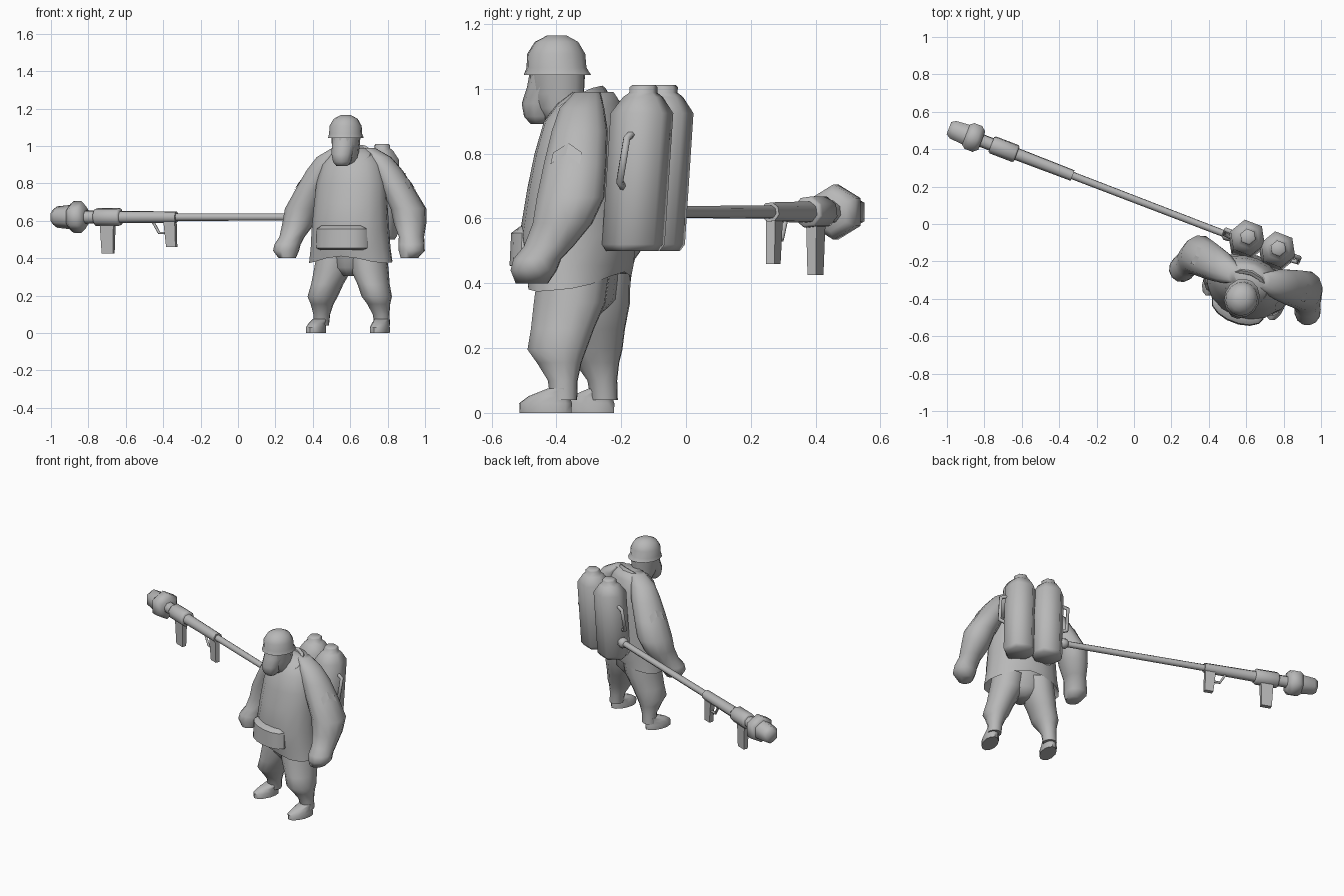
import bpy, bmesh
from math import sin, cos, pi, radians, sqrt
from mathutils import Matrix, Vector

cube = bpy.data.objects.get("Cube")
if cube:
    bpy.data.objects.remove(cube, do_unlink=True)

GREY = (0.48, 0.48, 0.48, 1)
grey = bpy.data.materials.new("plain grey")
grey.use_nodes = True
grey.diffuse_color = GREY
grey.node_tree.nodes["Principled BSDF"].inputs["Base Color"].default_value = GREY

# Figure stands off-centre and turned; parts are modelled in its own frame
PLACE = Matrix.Translation((0.61, -0.31, 0)) @ Matrix.Rotation(radians(-21), 4, "Z")


def finish(name, bm, smooth):
    bmesh.ops.recalc_face_normals(bm, faces=bm.faces)
    bm.transform(PLACE)
    mesh = bpy.data.meshes.new(name)
    bm.to_mesh(mesh)
    bm.free()
    mesh.materials.append(grey)
    obj = bpy.data.objects.new(name, mesh)
    bpy.context.collection.objects.link(obj)
    bpy.ops.object.select_all(action="DESELECT")
    obj.select_set(True)
    bpy.context.view_layer.objects.active = obj
    bpy.ops.object.shade_smooth_by_angle(angle=radians(smooth))
    return obj


def loft(name, rings, n=12, side=1, phase=0, smooth=65, along_x=False, dy=0):
    """Skin ellipses: x, y, z, radius_x, radius_y, then optional tilt and front/back lift."""
    bm = bmesh.new()
    loops = []
    for x, y, z, rx, ry, *extra in rings:
        tilt, lift = (extra + [0, 0])[:2]
        loop = []
        for i in range(n):
            a = 2 * pi * i / n + radians(phase)
            rise = tilt * sin(a) + lift * sin(a) ** 4
            p = Vector((side * (x + rx * cos(a)), y + dy + ry * sin(a), z + rise))
            loop.append(bm.verts.new((p.z, p.x, p.y) if along_x else p))
        loops.append(loop)
    for lo, hi in zip(loops, loops[1:]):
        for i in range(n):
            j = (i + 1) % n
            bm.faces.new((lo[i], lo[j], hi[j], hi[i]))
    bm.faces.new(loops[0])
    bm.faces.new(loops[-1])
    return finish(name, bm, smooth)


def tube(name, points, radius):
    curve = bpy.data.curves.new(name, "CURVE")
    curve.dimensions = "3D"
    curve.bevel_depth = radius
    curve.bevel_resolution = 1
    curve.use_fill_caps = True
    spline = curve.splines.new("POLY")
    spline.points.add(len(points) - 1)
    for sp, p in zip(spline.points, points):
        sp.co = (*p, 1)
    curve.materials.append(grey)
    obj = bpy.data.objects.new(name, curve)
    obj.matrix_world = PLACE
    bpy.context.collection.objects.link(obj)


# Coat with side flaps at the hem and a round belly
loft("coat", [
    (0, -.02, .46, .19, .12), (0, -.02, .378, .235, .148, .012, .045),
    (0, -.022, .455, .222, .16), (0, -.025, .55, .213, .175), (0, -.02, .69, .203, .155),
    (0, -.008, .8, .195, .143), (0, 0, .9, .168, .122), (0, .012, .955, .13, .093),
    (0, .025, .99, .085, .06)], n=16)
loft("trouser_seat", [
    (0, -.01, .305, .04, .06), (0, -.01, .35, .13, .1), (0, -.012, .47, .18, .115)])

# Collar, high at the nape and open at the throat
loft("collar", [
    (0, -.015, .91, .145, .105, .03), (0, -.03, .955, .118, .085, .055),
    (0, -.03, .95, .1, .07, .05), (0, -.03, .92, .08, .06, .03)], smooth=40)

# Belly pouch
loft("belly_pouch", [
    (0, -.155, .443, .12, .05), (0, -.155, .455, .148, .078),
    (0, -.155, .555, .145, .072), (0, -.15, .575, .12, .05)], n=14, smooth=45)

# Head, mask and helmet
loft("head", [
    (0, -.05, .88, .055, .06), (0, -.085, .94, .062, .075), (0, -.095, .985, .07, .088),
    (0, -.092, 1.07, .08, .088)])
loft("mask", [
    (0, -.152, .892, .03, .028), (0, -.15, .915, .05, .05), (0, -.15, .955, .058, .057),
    (0, -.125, 1.005, .066, .064), (0, -.11, 1.05, .07, .07)], n=10)
loft("helmet", [
    (0, -.095, 1.055, .078, .084), (0, -.093, 1.043, .094, .106),
    (0, -.096, 1.065, .088, .094), (0, -.097, 1.108, .085, .091),
    (0, -.096, 1.145, .064, .068), (0, -.095, 1.165, .028, .03)], n=14)

UPPER_ARM = [
    (.075, .035, .99, .04, .04), (.135, .04, .94, .07, .07), (.18, .05, .87, .085, .088),
    (.24, .058, .77, .088, .1), (.298, .065, .665, .094, .108)]
FOREARM = [
    (.315, .045, .585, .086, .095), (.337, .008, .515, .066, .08),
    (.35, -.025, .475, .07, .076), (.355, -.035, .44, .07, .073), (.345, -.045, .4, .045, .052)]

# The right arm swings a little further forward than the left
for side, word, swing in ((1, "left", 0), (-1, "right", -.025)):
    loft(f"{word}_arm", UPPER_ARM + FOREARM, side=side, dy=swing)

    # Chevron badge wrapped on the sleeve
    (x0, y0, z0, rx0, ry0), (x1, y1, z1, rx1, ry1) = UPPER_ARM[2:4]
    bm = bmesh.new()
    rows = []
    for height in (.035, 0):
        row = []
        for across in (-.048, 0, .048):
            z = .768 + height + (.03 if across == 0 else 0)
            t = (z0 - z) / (z0 - z1)
            reach = (rx0 + t * (rx1 - rx0)) * sqrt(1 - (across / .1) ** 2)
            x = x0 + t * (x1 - x0) + reach + .004
            row.append(bm.verts.new((side * x, .056 + swing + across, z)))
        rows.append(row)
    for i in range(2):
        bm.faces.new((rows[0][i], rows[0][i + 1], rows[1][i + 1], rows[1][i]))
    bmesh.ops.solidify(bm, geom=bm.faces[:], thickness=.006)
    finish(f"{word}_sleeve_badge", bm, 20)

    # Bloused trouser leg and boot
    loft(f"{word}_trouser_leg", [
        (.09, -.005, .43, .1, .115), (.105, -.012, .34, .1, .115),
        (.133, -.025, .26, .084, .102), (.155, -.035, .195, .079, .095),
        (.162, -.025, .155, .06, .072), (.17, -.01, .1, .045, .047),
        (.175, -.005, .04, .042, .042)], side=side)
    loft(f"{word}_boot", [
        (.183, -.062, 0, .046, .086), (.183, -.062, .03, .047, .087),
        (.181, -.05, .052, .041, .068), (.176, -.012, .075, .041, .044)],
        side=side, smooth=50)

    # Back tank, leaning slightly backwards, with its carry handle
    tank = [(.5, .084), (.52, .098), (.925, .098), (.975, .062), (.988, .044),
            (1.005, .044), (1.012, .036)]
    loft(f"{word}_tank", [(.087, .19 + (z - .5) * .07, z, r, r) for z, r in tank],
         n=6, side=side)
    tube(f"{word}_tank_handle", [
        (side * .165, .218, .862), (side * .212, .218, .848),
        (side * .212, .194, .712), (side * .165, .19, .695)], .012)


# Long launcher lance, lying along the figure's sideways axis
def lance_part(name, sections, n=6):
    loft(name, [(.195, .62, x, r, r) for x, r in sections], n=n, phase=30, along_x=True)


lance_part("lance_joint", [(-.22, .018), (-.205, .032), (-.18, .032), (-.165, .02)], 8)
lance_part("lance_pole", [(-1.1, .021), (-.17, .019)], 8)
lance_part("lance_stock", [(-1.4, .034), (-1.08, .031)], 8)
lance_part("lance_sleeve", [(-1.545, .044), (-1.535, .05), (-1.41, .05), (-1.4, .044)], 8)
lance_part("lance_neck", [(-1.64, .036), (-1.53, .036)], 8)
lance_part("lance_ring", [(-1.69, .068), (-1.67, .085), (-1.625, .085), (-1.6, .06)])
lance_part("lance_nozzle", [(-1.788, .04), (-1.765, .057), (-1.67, .067)])

# Grips and trigger guard
loft("front_grip", [(-1.472, .195, .425, .045, .02), (-1.475, .195, .59, .056, .024)],
     n=4, phase=45, smooth=30)
loft("rear_grip", [(-1.108, .195, .46, .038, .02), (-1.118, .195, .6, .046, .022)],
     n=4, phase=45, smooth=30)
tube("trigger_guard", [(-1.215, .195, .595), (-1.18, .195, .535), (-1.13, .195, .535)], .008)
